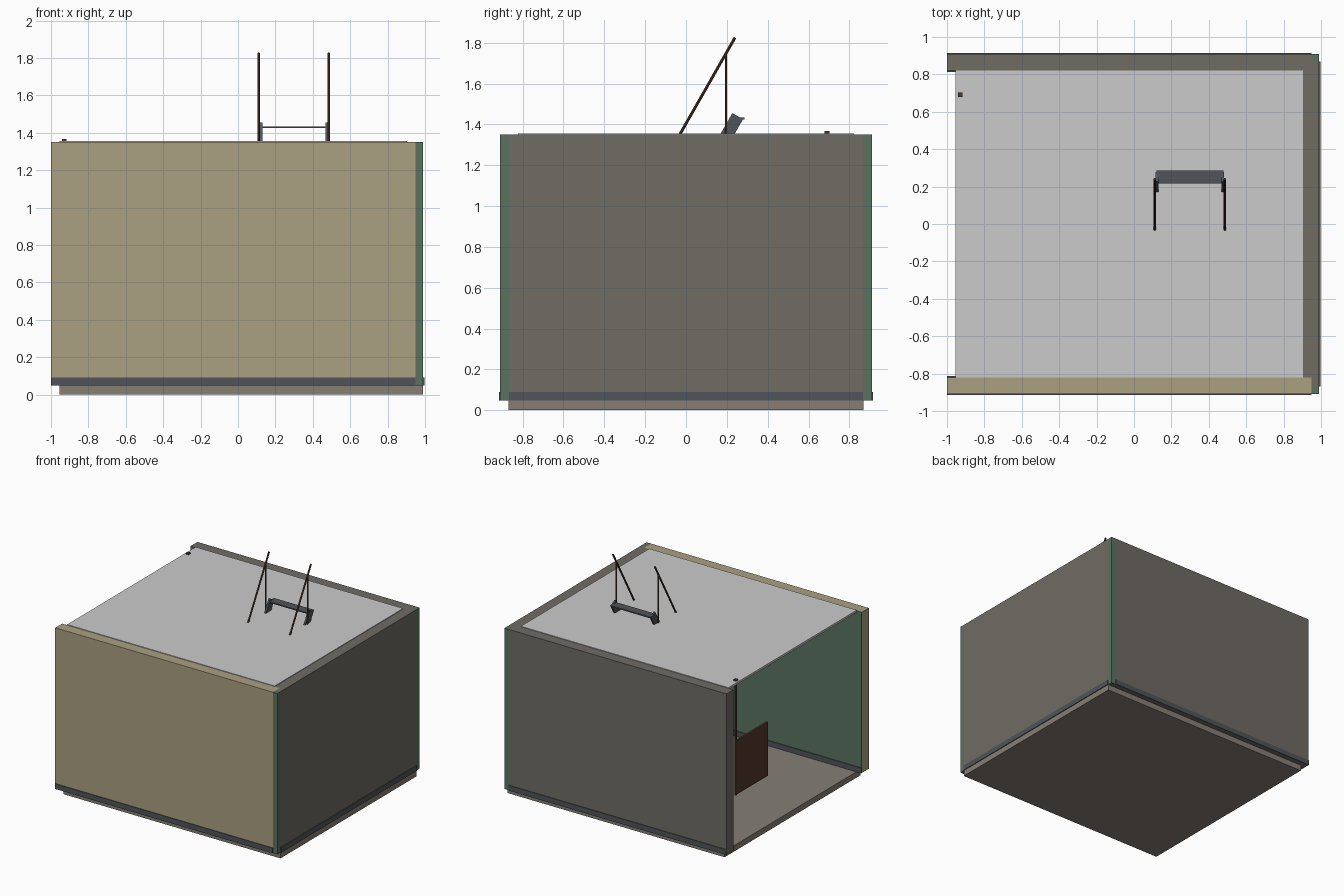
import bpy
from mathutils import Vector

if "Cube" in bpy.data.objects:
    bpy.data.objects.remove(bpy.data.objects["Cube"])

def material(name, rgb):
    m = bpy.data.materials.new(name)
    m.diffuse_color = (*rgb, 1)
    m.use_nodes = True
    m.node_tree.nodes["Principled BSDF"].inputs["Base Color"].default_value = m.diffuse_color
    return m

TAN = material("tan", (0.40, 0.35, 0.22))
GREEN = material("green", (0.10, 0.17, 0.12))
SLATE = material("slate", (0.08, 0.09, 0.10))
STONE = material("stone", (0.16, 0.15, 0.13))
FLOOR = material("floor", (0.24, 0.21, 0.18))
WHITE = material("white", (0.75, 0.74, 0.72))
WOOD = material("wood", (0.09, 0.04, 0.025))

def box(name, lo, hi, mat):
    lo, hi = Vector(lo), Vector(hi)
    bpy.ops.mesh.primitive_cube_add(size=1, location=(lo + hi) / 2)
    o = bpy.context.object
    o.name = name
    o.scale = hi - lo
    o.data.materials.append(mat)
    return o

def beam(name, a, b, width, depth, mat):
    # rectangular bar running from a to b; width stays along x
    a, b = Vector(a), Vector(b)
    o = box(name, (-width / 2, -depth / 2, 0), (width / 2, depth / 2, (b - a).length), mat)
    o.location = (a + b) / 2
    o.rotation_mode = 'QUATERNION'
    o.rotation_quaternion = Vector((0, 0, 1)).rotation_difference(b - a)
    return o

def rod(name, a, b, r, mat):
    a, b = Vector(a), Vector(b)
    bpy.ops.mesh.primitive_cylinder_add(vertices=8, radius=r, depth=(b - a).length, location=(a + b) / 2)
    o = bpy.context.object
    o.name = name
    o.rotation_mode = 'QUATERNION'
    o.rotation_quaternion = Vector((0, 0, 1)).rotation_difference(b - a)
    o.data.materials.append(mat)

# Floor and ceiling slabs
box("floor", (-0.955, -0.87, 0), (0.99, 0.87, 0.048), FLOOR)
box("ceiling", (-0.955, -0.822, 1.338), (0.904, 0.822, 1.355), WHITE)

# Front and back walls with inner lining, corner posts and skirting
for side, s, mat in (("front", -1, TAN), ("back", 1, STONE)):
    def ybox(name, x0, x1, y0, y1, z0, z1, m):
        a, b = sorted((s * y0, s * y1))
        box(side + name, (x0, a, z0), (x1, b, z1), m)
    ybox("_wall", -1, 0.95, 0.822, 0.91, 0.048, 1.35, mat)
    ybox("_lining", -0.999, 0.904, 0.820, 0.823, 0.048, 1.349, GREEN)
    ybox("_corner_post", 0.95, 0.99, 0.868, 0.91, 0.048, 1.35, GREEN)
    ybox("_outer_skirting", -1, 0.95, 0.909, 0.915, 0.048, 0.09, SLATE)
    ybox("_inner_skirting", -1, 0.904, 0.814, 0.823, 0.048, 0.09, SLATE)

# Right wall
box("right_wall", (0.904, -0.868, 0.048), (0.99, 0.868, 1.35), STONE)
box("right_lining", (0.902, -0.822, 0.048), (0.905, 0.822, 1.349), GREEN)
box("right_outer_skirting", (0.989, -0.868, 0.048), (0.996, 0.868, 0.09), SLATE)
box("right_inner_skirting", (0.896, -0.82, 0.048), (0.905, 0.82, 0.09), SLATE)

# Steep stair rising through the ceiling
SLOPE = 0.57

def stair_y(z):
    return 0.253 - (1.44 - z) * SLOPE

def rail_z(y):
    return 1.825 - (0.24 - y) / SLOPE

for name, xs, xr in (("left", 0.123, 0.111), ("right", 0.475, 0.486)):
    beam(name + "_stringer", (xs, stair_y(0.05), 0.05), (xs, stair_y(1.44), 1.44), 0.014, 0.06, SLATE)
    rod(name + "_handrail", (xr, -0.54, rail_z(-0.54)), (xr, 0.24, 1.825), 0.007, WOOD)
    for y, part in ((0.197, "_top_post"), (-0.5, "_bottom_post")):
        z = 1.44 - (0.253 - y) / SLOPE
        rod(name + part, (xr, y, z), (xr, y, rail_z(y)), 0.005, WOOD)

for i in range(10):
    z = 1.43 - i * 0.138
    y = stair_y(z) + 0.005
    box("tread", (0.12, y - 0.035, z - 0.006), (0.478, y + 0.035, z + 0.004), SLATE)

# Hanging pole and board at the open side
rod("hanging_pole", (-0.93, 0.69, 0.43), (-0.93, 0.69, 1.355), 0.01, WOOD)
box("pole_cap", (-0.942, 0.678, 1.35), (-0.918, 0.702, 1.367), WOOD)
box("hanging_board", (-0.938, 0.29, 0.435), (-0.922, 0.69, 0.87), WOOD)
